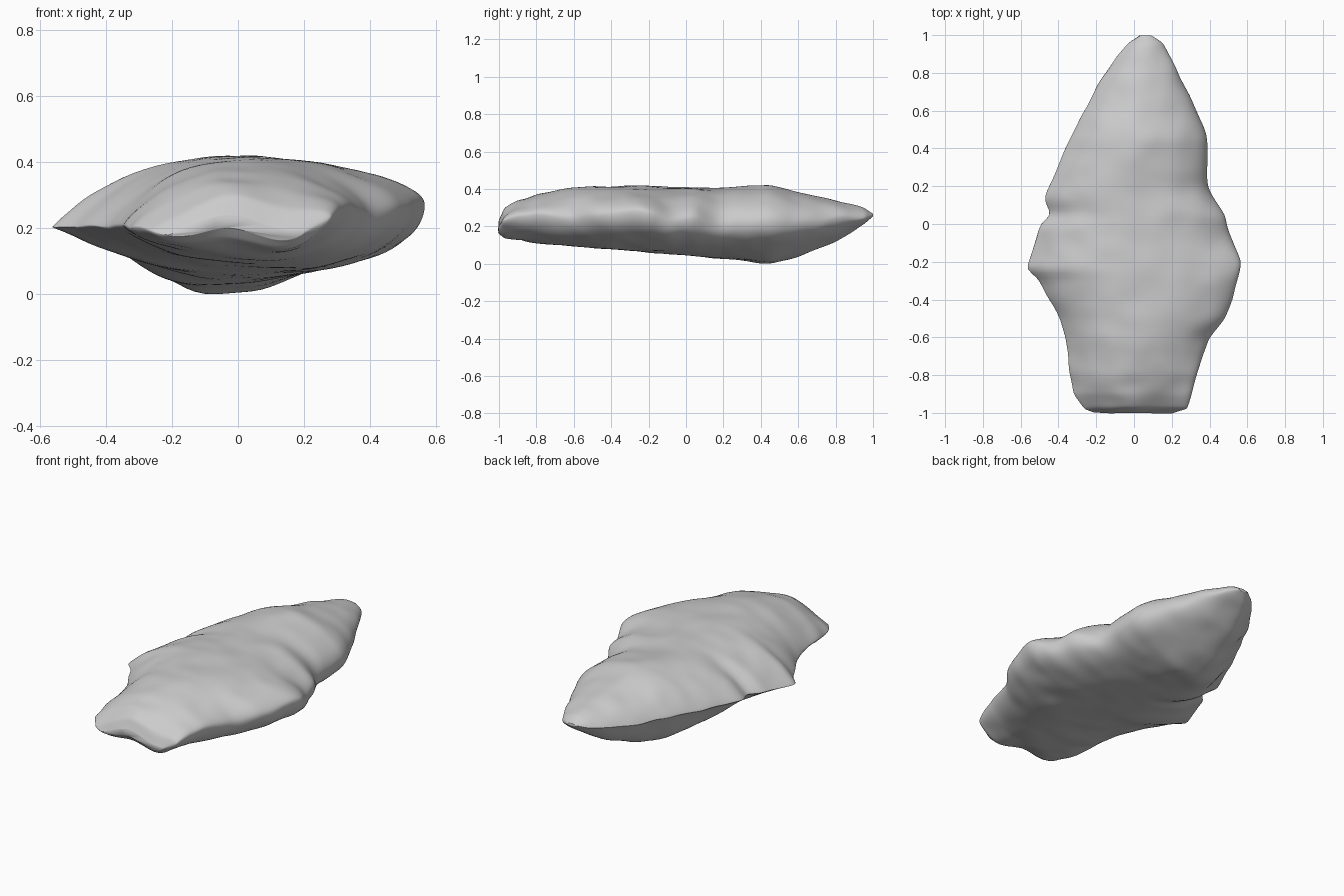
import bpy, bmesh, math
from mathutils import Vector, noise

cube = bpy.data.objects.get("Cube")
if cube:
    bpy.data.objects.remove(cube)

# Plan outline in hundredths: y, left edge x, right edge x
OUTLINE = [
    (-100, -21, 20), (-98, -26, 28), (-90, -32, 30), (-80, -34, 33),
    (-60, -36, 40), (-50, -39, 48), (-40, -45, 52), (-29, -51, 55),
    (-24, -58, 56), (-20, -56, 57), (-10, -53, 53), (0, -50, 49),
    (4, -43, 49), (13, -48, 43), (20, -45, 39), (45, -34, 39),
    (60, -26, 33), (75, -19, 26), (85, -12, 21), (96, -3, 15), (100, 3, 9)]

# Height profile in hundredths: y, crown, underside, rim z at low x and at high x
HEIGHTS = [
    (-100, 22, 18, 20, 20), (-97, 28, 15, 20, 22), (-90, 33, 13, 20, 25),
    (-80, 37, 11, 21, 27), (-60, 41, 9, 21, 24), (-25, 42, 6, 20, 29),
    (-8, 41, 5, 21, 22), (5, 41, 4, 22, 25), (15, 41, 3, 22, 20),
    (45, 42, 0, 23, 23), (60, 38, 4, 23, 22), (80, 34, 12, 23, 24),
    (95, 30, 21, 25, 25), (100, 27, 25, 26, 26)]


def sample(table, y):
    """Interpolate a station table at y."""
    y *= 100
    for a, b in zip(table, table[1:]):
        if y <= b[0]:
            t = max(0, (y - a[0]) / (b[0] - a[0]))
            return [(p + (q - p) * t) / 100 for p, q in zip(a[1:], b[1:])]
    return [v / 100 for v in table[-1][1:]]


def ramp(y, start, end):
    """Zero before start, one after end."""
    return min(1, max(0, (y - start) / (end - start)))


def section_point(y, angle):
    """Point on the lens-shaped cross-section at y."""
    left, right = sample(OUTLINE, y)
    crown, under, rim_left, rim_right = sample(HEIGHTS, y)
    s = math.cos(angle)
    x = (left + right) / 2 + s * (right - left) / 2
    rim = rim_left + (rim_right - rim_left) * (s + 1) / 2
    # scalloped rim
    rim += 0.012 * s * noise.noise(Vector((s, y * 9, 0)))
    if math.sin(angle) >= 0:
        z = rim + (crown - rim) * math.sin(angle) ** (1.4 - 0.25 * s)
    else:
        # keel drifts to low x at the back; the high-x flank is steep
        u = s + (0.4 * ramp(y, -0.3, 0.4) - 0.1) * (1 - s * s)
        if u > 0:
            fullness = 0.52 - 0.1 * ramp(y, -0.5, 0)
        else:
            fullness = 0.5 + 0.4 * ramp(y, -1, -0.3) + 0.5 * ramp(y, -0.3, 0.3)
        z = rim + (under - rim) * max(0, 1 - u * u) ** fullness
    # wavy front lip
    z += 0.02 * math.cos(math.tau * (x + 0.03) / 0.35) * ramp(y, -0.85, -1)
    return Vector((x, y, z))


def weathering(p):
    """Shallow, uneven stone relief."""
    broad = noise.noise(Vector((p.x * 4, p.y * 3, p.z * 5)))
    chips = noise.noise(Vector((p.x * 8, p.y * 9, p.z * 6 + 5)))
    return 0.006 * broad + 0.006 * chips


# Rock body lofted from front to back
ROWS, SIDES = 130, 96
bm = bmesh.new()
rings = []
for i in range(ROWS + 1):
    y = -math.cos(math.pi * i / ROWS)
    rings.append([bm.verts.new(section_point(y, math.tau * j / SIDES))
                  for j in range(SIDES)])
for a, b in zip(rings, rings[1:]):
    for j in range(SIDES):
        k = (j + 1) % SIDES
        bm.faces.new((a[j], a[k], b[k], b[j]))
bm.faces.new(rings[0])
bm.faces.new(rings[-1])
bmesh.ops.recalc_face_normals(bm, faces=bm.faces)

# Soften the stations, then add relief
for step in range(4):
    bmesh.ops.smooth_vert(bm, verts=bm.verts, factor=0.5,
                          use_axis_x=True, use_axis_y=True, use_axis_z=True)
bm.normal_update()
for v, n in [(v, v.normal.copy()) for v in bm.verts]:
    v.co += n * weathering(v.co)

# Rest on the ground
floor = min(v.co.z for v in bm.verts)
bmesh.ops.translate(bm, verts=bm.verts, vec=(0, 0, -floor))

mesh = bpy.data.meshes.new("rock")
bm.to_mesh(mesh)
bm.free()
rock = bpy.data.objects.new("rock", mesh)
bpy.context.collection.objects.link(rock)

# Plain grey stone
stone = bpy.data.materials.new("grey stone")
stone.use_nodes = True
GREY = (0.6, 0.6, 0.6, 1)
stone.diffuse_color = GREY
stone.node_tree.nodes["Principled BSDF"].inputs["Base Color"].default_value = GREY
mesh.materials.append(stone)

bpy.context.view_layer.objects.active = rock
rock.select_set(True)
bpy.ops.object.shade_smooth_by_angle(angle=math.radians(60))
